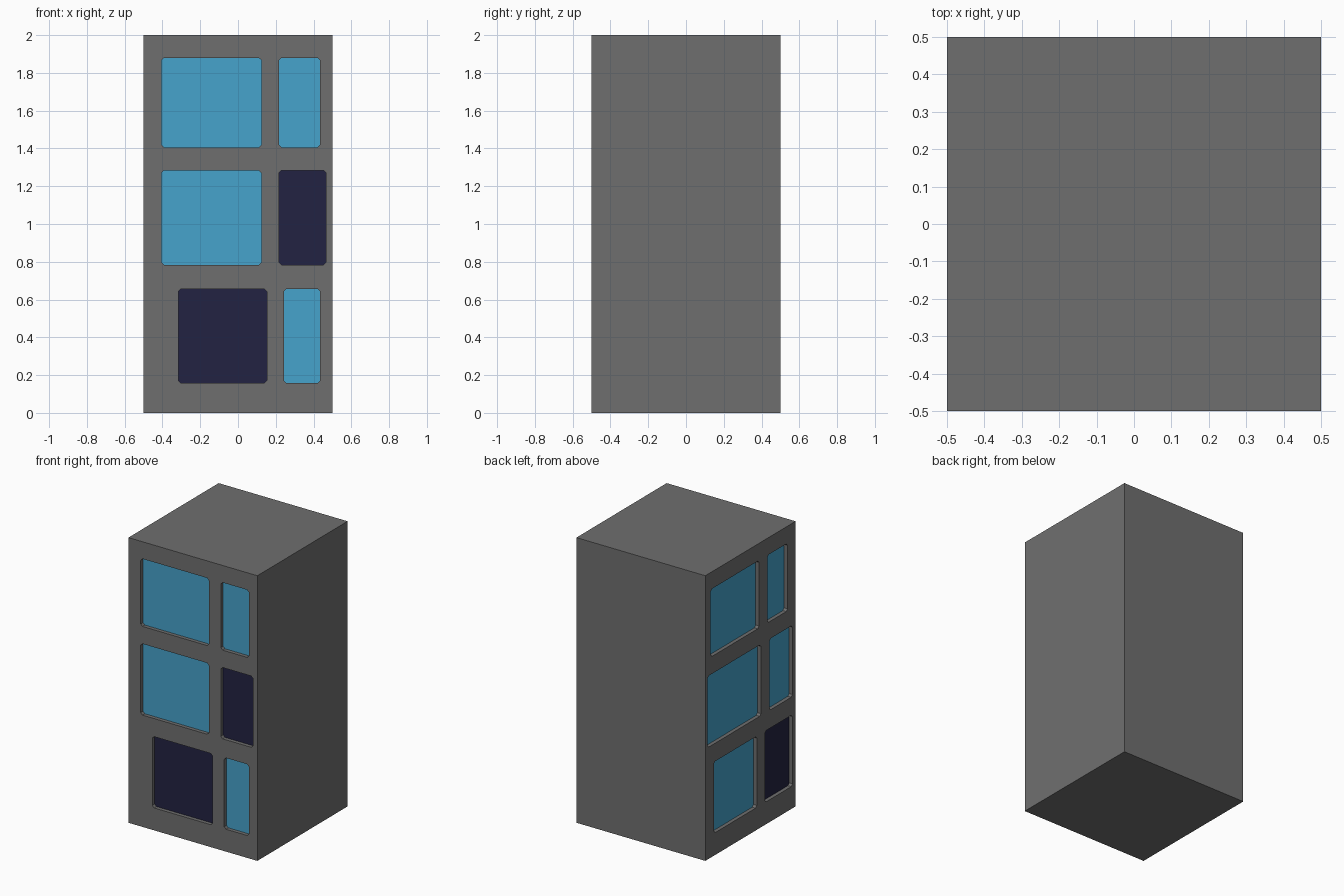
import bpy, bmesh
from mathutils import Matrix
from math import radians

if "Cube" in bpy.data.objects:
    bpy.data.objects.remove(bpy.data.objects["Cube"])

DEPTH = 0.028    # recess depth of the windows
CORNER = 0.014   # clipped window corners


def material(name, rgb):
    m = bpy.data.materials.new(name)
    m.diffuse_color = (*rgb, 1)
    m.use_nodes = True
    m.node_tree.nodes["Principled BSDF"].inputs["Base Color"].default_value = m.diffuse_color
    return m


GREY = material("concrete grey", (0.159, 0.159, 0.159))
LIT = material("window blue", (0.061, 0.366, 0.604))
DARK = material("window dark", (0.016, 0.016, 0.054))


def make_object(name, bm, mat):
    bmesh.ops.recalc_face_normals(bm, faces=bm.faces)
    me = bpy.data.meshes.new(name)
    bm.to_mesh(me)
    bm.free()
    me.materials.append(mat)
    ob = bpy.data.objects.new(name, me)
    bpy.context.collection.objects.link(ob)
    return ob


def add_panel(bm, rect, y0, y1, turn):
    """Clipped-corner slab on the front wall, then turned to its wall."""
    a, b, c, d = rect
    k = CORNER
    outline = [(a + k, c), (b - k, c), (b, c + k), (b, d - k),
               (b - k, d), (a + k, d), (a, d - k), (a, c + k)]
    verts = [bm.verts.new((x, y0, z)) for x, z in outline]
    face = bm.faces.new(verts)
    new = bmesh.ops.extrude_face_region(bm, geom=[face])["geom"]
    moved = [v for v in new if isinstance(v, bmesh.types.BMVert)]
    bmesh.ops.translate(bm, verts=moved, vec=(0, y1 - y0, 0))
    bmesh.ops.transform(bm, matrix=turn, verts=verts + moved)


# Windows per storey: x range across the wall, dark or lit
ROWS = [(0.157, 0.657), (0.784, 1.284), (1.406, 1.88)]
FRONT = [[(-0.315, 0.153, DARK), (0.243, 0.434, LIT)],
         [(-0.405, 0.124, LIT), (0.217, 0.466, DARK)],
         [(-0.405, 0.124, LIT), (0.217, 0.434, LIT)]]
LEFT = [[(-0.405, 0.07, LIT), (0.16, 0.466, DARK)],
        [(-0.475, 0.115, LIT), (0.21, 0.466, LIT)],
        [(-0.44, 0.095, LIT), (0.187, 0.41, LIT)]]
WALLS = [("front", FRONT, Matrix.Identity(4)),
         ("left", LEFT, Matrix.Rotation(radians(-90), 4, 'Z'))]

# Tower block
bm = bmesh.new()
bmesh.ops.create_cube(bm, size=1)
bmesh.ops.scale(bm, vec=(1, 1, 2), verts=bm.verts)
bmesh.ops.translate(bm, vec=(0, 0, 1), verts=bm.verts)
tower = make_object("tower_block", bm, GREY)

# Recess cutters and glass plates
cut = bmesh.new()
for wall, storeys, turn in WALLS:
    for i, (storey, (z0, z1)) in enumerate(zip(storeys, ROWS)):
        for j, (x0, x1, mat) in enumerate(storey):
            rect = (x0, x1, z0, z1)
            add_panel(cut, rect, -0.6, -0.5 + DEPTH, turn)
            pane = bmesh.new()
            add_panel(pane, rect, -0.5 + DEPTH - 0.002, -0.5 + DEPTH + 0.003, turn)
            make_object(f"{wall}_window_{i + 1}_{j + 1}", pane, mat)
cutter = make_object("window_cutter", cut, GREY)
cutter.hide_render = True
cutter.hide_viewport = True

mod = tower.modifiers.new("window recesses", 'BOOLEAN')
mod.operation = 'DIFFERENCE'
mod.solver = 'EXACT'
mod.object = cutter
